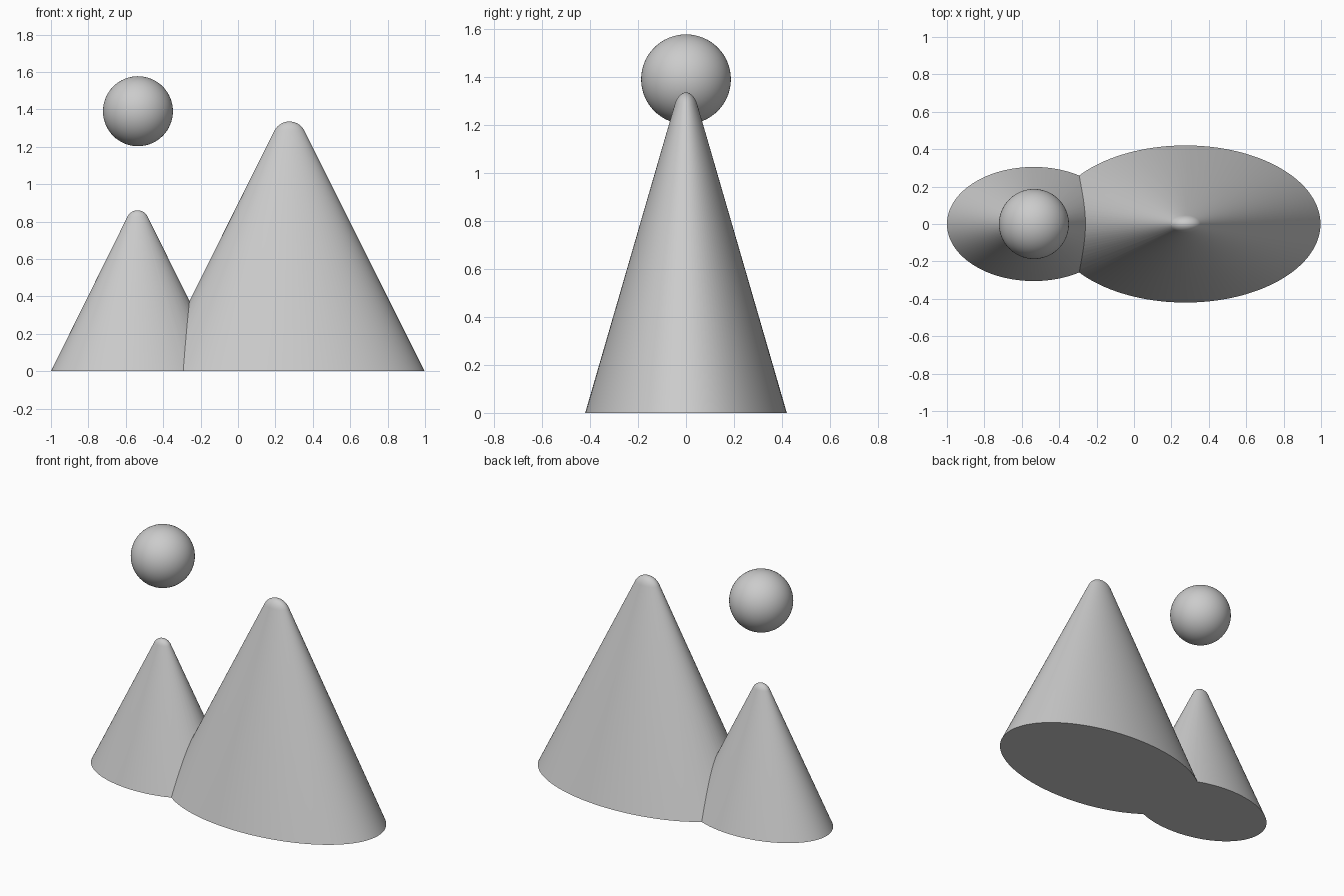
import bpy, bmesh, math

if "Cube" in bpy.data.objects:
    bpy.data.objects.remove(bpy.data.objects["Cube"])


def rounded_cone(name, x, rx, ry, height, tip, segments=128, steps=10):
    """Elliptical cone standing on z = 0 with a ball-rounded tip of radius tip."""
    cz = height - tip
    # angle of the tangent normal above horizontal: rx*cos(a) + -cz*sin(a) = tip
    a = math.acos(tip / math.hypot(rx, cz)) - math.atan2(cz, rx)
    profile = [(rx, 0.0)]
    for i in range(steps):
        t = a + (math.pi / 2 - a) * i / steps
        profile.append((tip * math.cos(t), cz + tip * math.sin(t)))

    bm = bmesh.new()
    rings = []
    for r, z in profile:
        rings.append([bm.verts.new((r * math.cos(2 * math.pi * k / segments),
                                    r * ry / rx * math.sin(2 * math.pi * k / segments), z))
                      for k in range(segments)])
    for low, high in zip(rings, rings[1:]):
        for k in range(segments):
            n = (k + 1) % segments
            bm.faces.new((low[k], low[n], high[n], high[k]))
    top = bm.verts.new((0, 0, height))
    for k in range(segments):
        bm.faces.new((rings[-1][k], rings[-1][(k + 1) % segments], top))
    bm.faces.new(rings[0][::-1])
    mesh = bpy.data.meshes.new(name)
    bm.to_mesh(mesh)
    bm.free()
    obj = bpy.data.objects.new(name, mesh)
    obj.location.x = x
    bpy.context.collection.objects.link(obj)
    return obj


def smooth(obj):
    bpy.ops.object.select_all(action='DESELECT')
    obj.select_set(True)
    bpy.context.view_layer.objects.active = obj
    bpy.ops.object.shade_smooth_by_angle(angle=math.radians(30))


# Two peaks fused into one solid
mountains = rounded_cone("mountains", 0.275, 0.722, 0.42, 1.335, 0.09)
small_peak = rounded_cone("small_peak", -0.537, 0.463, 0.305, 0.86, 0.06)
union = mountains.modifiers.new("fuse", 'BOOLEAN')
union.operation = 'UNION'
union.solver = 'EXACT'
union.object = small_peak
bpy.context.view_layer.objects.active = mountains
bpy.ops.object.modifier_apply(modifier=union.name)
bpy.data.objects.remove(small_peak)
smooth(mountains)

# Floating sun
bpy.ops.mesh.primitive_uv_sphere_add(segments=64, ring_count=32, radius=0.187,
                                     location=(-0.535, 0, 1.39))
sun = bpy.context.object
sun.name = "sun"
smooth(sun)
